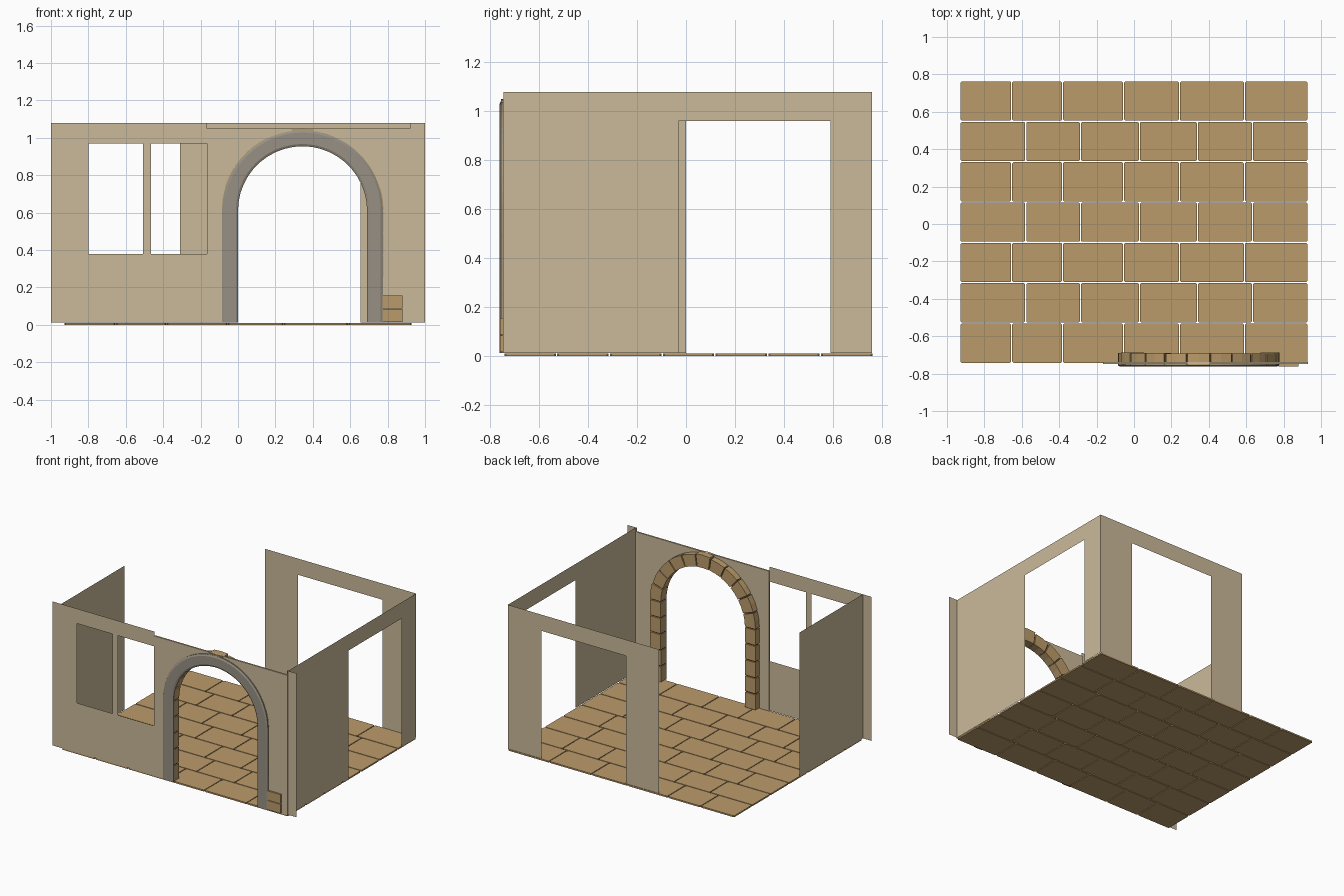
import bpy, bmesh, math, random
from mathutils import Vector

cube = bpy.data.objects.get("Cube")
if cube:
    bpy.data.objects.remove(cube, do_unlink=True)
random.seed(4)


def material(name, rgb):
    m = bpy.data.materials.new(name)
    m.use_nodes = True
    m.diffuse_color = (*rgb, 1)
    bsdf = m.node_tree.nodes["Principled BSDF"]
    bsdf.inputs["Base Color"].default_value = (*rgb, 1)
    bsdf.inputs["Roughness"].default_value = 0.9
    return m


PLASTER = material("cream plaster", (0.60, 0.49, 0.32))
STONE = material("tan stone", (0.50, 0.33, 0.145))
GREY = material("grey trim", (0.31, 0.28, 0.23))
MORTAR = material("dark mortar", (0.12, 0.075, 0.035))


def finish(name, bm, mat, smooth=False):
    bmesh.ops.recalc_face_normals(bm, faces=bm.faces)
    mesh = bpy.data.meshes.new(name)
    bm.to_mesh(mesh)
    bm.free()
    mesh.materials.append(mat)
    ob = bpy.data.objects.new(name, mesh)
    bpy.context.collection.objects.link(ob)
    if smooth:
        bpy.ops.object.select_all(action='DESELECT')
        ob.select_set(True)
        bpy.context.view_layer.objects.active = ob
        bpy.ops.object.shade_smooth_by_angle(angle=math.radians(25))
    return ob


def panel(name, loops, normal, offset, depth=0):
    """Sheet wall: first loop is the outline, the others are holes."""
    bm = bmesh.new()
    n = Vector(normal)
    edges = []
    for loop in loops:
        vs = [bm.verts.new((a, 0, z) if n.y else (0, a, z)) for a, z in loop]
        edges += [bm.edges.new((v, vs[i - 1])) for i, v in enumerate(vs)]
    bmesh.ops.triangle_fill(bm, edges=edges, use_beauty=True, use_dissolve=False, normal=n)
    if depth:
        new = bmesh.ops.extrude_face_region(bm, geom=bm.faces[:])["geom"]
        verts = [g for g in new if isinstance(g, bmesh.types.BMVert)]
        bmesh.ops.translate(bm, verts=verts, vec=n * depth)
    bmesh.ops.translate(bm, verts=bm.verts, vec=n * offset)
    return finish(name, bm, PLASTER)


def rect(a0, a1, z0, z1):
    return [(a0, z0), (a0, z1), (a1, z1), (a1, z0)]


def doorway(a0, a1, d0, d1, top, head):
    return [(a0, BASE), (a0, top), (a1, top), (a1, BASE),
            (d1, BASE), (d1, head), (d0, head), (d0, BASE)]


def block(bm, lo, hi, chamfer=0.0):
    """Box whose upright corners are chamfered."""
    (x0, y0, z0), (x1, y1, z1), c = lo, hi, chamfer
    if c:
        pts = [(x0 + c, y0), (x1 - c, y0), (x1, y0 + c), (x1, y1 - c),
               (x1 - c, y1), (x0 + c, y1), (x0, y1 - c), (x0, y0 + c)]
    else:
        pts = [(x0, y0), (x1, y0), (x1, y1), (x0, y1)]
    rings = [[bm.verts.new((x, y, z)) for x, y in pts] for z in (z0, z1)]
    bm.faces.new(rings[0][::-1])
    bm.faces.new(rings[1])
    for i in range(len(pts)):
        bm.faces.new((rings[0][i - 1], rings[0][i], rings[1][i], rings[1][i - 1]))


# Shared sizes
BASE, TOP, HEAD = 0.012, 1.08, 0.96
SIDE, FRONT, BACK = 0.93, -0.745, 0.76
CX, SPRING, R_IN, R_OUT = 0.345, 0.61, 0.345, 0.43
LEG = SPRING - BASE
ARC = math.pi * (R_IN + R_OUT) / 2


def station(t):
    """Centre and outward direction at distance t along the arch."""
    if t <= LEG:
        return (CX, BASE + t), (-1, 0)
    if t >= LEG + ARC:
        return (CX, BASE + 2 * LEG + ARC - t), (1, 0)
    a = math.pi * (1 - (t - LEG) / ARC)
    return (CX, SPRING), (math.cos(a), math.sin(a))


def sweep(bm, ts, section):
    """Carry a (radius, y) section along the arch, with capped ends."""
    rings = []
    for t in ts:
        (cx, cz), (dx, dz) = station(t)
        rings.append([bm.verts.new((cx + dx * r, y, cz + dz * r)) for r, y in section])
    for a, b in zip(rings, rings[1:]):
        for i in range(len(section)):
            bm.faces.new((a[i - 1], a[i], b[i], b[i - 1]))
    bm.faces.new(rings[0])
    bm.faces.new(rings[-1][::-1])


def box_section(r0, r1, y0, y1):
    return [(r0, y0), (r0, y1), (r1, y1), (r1, y0)]


WHOLE = [0] + [LEG + ARC * i / 32 for i in range(33)] + [2 * LEG + ARC]

# Floor tiles, two alternating joint patterns
JOINTS = ([-0.654, -0.382, -0.056, 0.243, 0.59],
          [-0.579, -0.286, 0.029, 0.339, 0.633])
ROWS, gap = 7, 0.003
pitch = (BACK + 0.005 - FRONT) / ROWS
bm = bmesh.new()
for row in range(ROWS):
    xs = [-SIDE] + JOINTS[row % 2] + [SIDE]
    y = FRONT + row * pitch
    for x0, x1 in zip(xs, xs[1:]):
        block(bm, (x0 + gap, y + gap, 0), (x1 - gap, y + pitch - gap, 0.011), 0.006)
finish("floor_tiles", bm, STONE)

# Plain sheet walls
panel("back_wall", [doorway(-0.31, SIDE, -0.04, 0.655, TOP, HEAD)], (0, 1, 0), BACK)
panel("left_wall", [doorway(FRONT, BACK, -0.03, 0.59, TOP, HEAD)], (1, 0, 0), SIDE)
panel("right_wall", [rect(FRONT, 0.0, BASE, TOP)], (1, 0, 0), -SIDE)
panel("front_corner_strip", [rect(SIDE - 0.01, 1.0, BASE, TOP)], (0, 1, 0), FRONT + 0.004)

# Window wall: one closed window and one that runs to the arch wall
SILL, LINTEL, END = 0.38, 0.97, -0.165
outline = [(-1, BASE), (-1, TOP), (END, TOP), (END, LINTEL), (-0.465, LINTEL),
           (-0.465, SILL), (END, SILL), (END, BASE)]
panel("window_wall", [outline, rect(-0.8, -0.507, SILL, LINTEL)], (0, 1, 0), FRONT)

# Arch wall
opening = []
for t in WHOLE:
    (cx, cz), (dx, dz) = station(t)
    opening.append((cx + dx * 0.39, cz + dz * 0.39))
panel("arch_wall", [[(END, BASE), (END, 1.05), (SIDE, 1.05), (SIDE, BASE)] + opening[::-1]],
      (0, 1, 0), -0.749, 0.012)

# Arch stones on the inside, with a mortar core and a grey front trim
bm = bmesh.new()
cuts = [LEG * i / 5 for i in range(5)] + [LEG + ARC * i / 11 for i in range(12)]
cuts += [LEG + ARC + LEG * i / 5 for i in range(1, 6)]
for i, (a, b) in enumerate(zip(cuts, cuts[1:])):
    a, b = a + 0.004, b - 0.004
    key = i == 10
    grow = random.uniform(0, 0.004)
    sec = box_section(R_IN, R_OUT + (0.01 if key else grow),
                      -0.756 if key else -0.75, -0.692 + grow)
    sweep(bm, [a, (a + b) / 2, b], sec)
finish("arch_stones", bm, STONE)

bm = bmesh.new()
sweep(bm, WHOLE, box_section(R_IN + 0.006, R_OUT - 0.006, -0.748, -0.7))
finish("arch_mortar", bm, MORTAR)

bm = bmesh.new()
sweep(bm, WHOLE, [(R_IN, -0.745), (R_IN, -0.757), (R_IN + 0.012, -0.763),
                  (R_OUT - 0.012, -0.763), (R_OUT, -0.757), (R_OUT, -0.745)])
finish("arch_front_trim", bm, GREY, smooth=True)

# Two exposed bricks beside the arch
bm = bmesh.new()
for z in (0.016, 0.088):
    block(bm, (0.772, -0.761, z), (0.88, -0.745, z + 0.068))
finish("exposed_bricks", bm, STONE)
